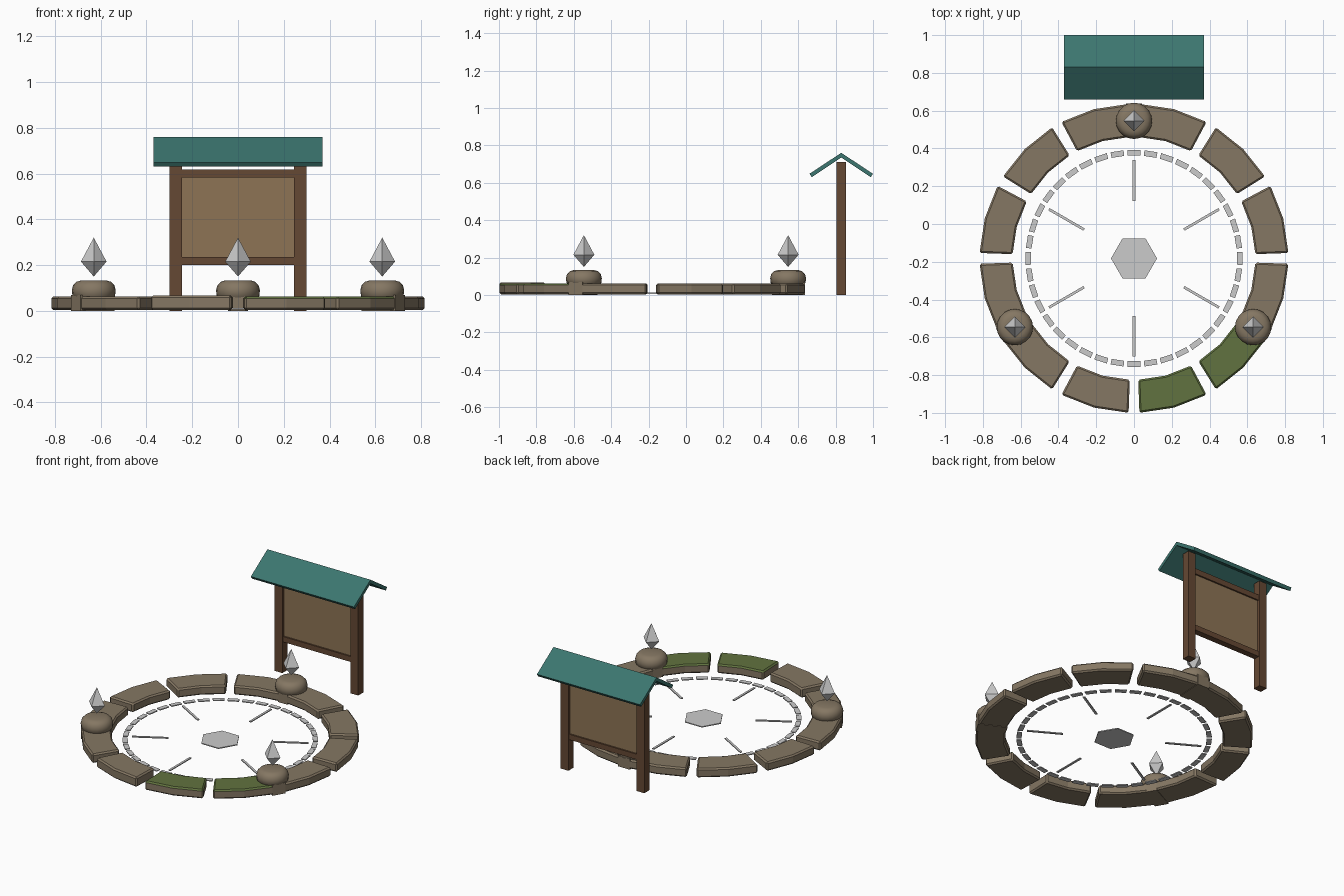
import bpy, bmesh
from math import sin, cos, pi, radians
from mathutils import Matrix

if "Cube" in bpy.data.objects:
    bpy.data.objects.remove(bpy.data.objects["Cube"])

CY = -0.182           # centre of the stone ring in y
SY = 0.83             # signboard position in y


def mat(name, r, g, b):
    m = bpy.data.materials.new(name)
    m.diffuse_color = (r, g, b, 1)
    m.use_nodes = True
    m.node_tree.nodes["Principled BSDF"].inputs["Base Color"].default_value = m.diffuse_color
    return m


STONE = mat("stone_tan", 0.235, 0.185, 0.125)
MOSS = mat("moss_green", 0.12, 0.17, 0.05)
WOOD = mat("dark_wood", 0.13, 0.065, 0.033)
BOARD = mat("light_board", 0.27, 0.175, 0.09)
ROOF = mat("teal_roof", 0.045, 0.18, 0.16)


def finish(name, bm, *mats):
    bmesh.ops.recalc_face_normals(bm, faces=bm.faces[:])
    me = bpy.data.meshes.new(name)
    bm.to_mesh(me)
    bm.free()
    ob = bpy.data.objects.new(name, me)
    bpy.context.collection.objects.link(ob)
    for m in mats:
        me.materials.append(m)
    return ob


def prism(bm, pts, vec):
    """Extrude a closed 3D outline along vec."""
    f = bm.faces.new([bm.verts.new(p) for p in pts])
    r = bmesh.ops.extrude_face_region(bm, geom=[f], use_keep_orig=True)
    vs = [v for v in r["geom"] if isinstance(v, bmesh.types.BMVert)]
    bmesh.ops.translate(bm, verts=vs, vec=vec)


def box(name, x, y, z, m):
    bm = bmesh.new()
    prism(bm, [(x[0], y[0], z[0]), (x[1], y[0], z[0]),
               (x[1], y[1], z[0]), (x[0], y[1], z[0])], (0, 0, z[1] - z[0]))
    return finish(name, bm, m)


def polar(r, a, z=0):
    return (r * cos(radians(a)), CY + r * sin(radians(a)), z)


def arc_block(bm, r0, r1, a0, a1, n, z0, z1):
    angs = [a0 + (a1 - a0) * i / n for i in range(n + 1)]
    pts = [polar(r1, a, z0) for a in angs] + [polar(r0, a, z0) for a in reversed(angs)]
    prism(bm, pts, (0, 0, z1 - z0))


# Ring of twelve bevelled stones, two with mossy tops
for k in range(12):
    a = 15 + 30 * k
    bm = bmesh.new()
    arc_block(bm, 0.643, 0.818, a - 13, a + 13, 2, 0.003, 0.067 if k == 8 else 0.062)
    bmesh.ops.recalc_face_normals(bm, faces=bm.faces[:])
    sharp = [e for e in bm.edges if e.calc_face_angle(0) > radians(30)]
    bmesh.ops.bevel(bm, geom=sharp, offset=0.009, segments=1, affect='EDGES')
    bm.normal_update()
    if k in (9, 10):
        for f in bm.faces:
            f.material_index = int(f.normal.z > 0.5)
    finish(f"ring_stone_{k + 1}", bm, STONE, MOSS)

# Three rounded pedestals, each with a footing in the stone gap and a crystal
PROFILE = [(0, 0.045), (0.075, 0.045), (0.093, 0.065), (0.096, 0.09), (0.09, 0.112),
           (0.075, 0.127), (0.055, 0.133), (0, 0.133)]
for i, a in enumerate((90, 210, 330)):
    px, py, _ = polar(0.728, a)
    bm = bmesh.new()
    vs = [bm.verts.new((r, 0, z)) for r, z in PROFILE]
    es = [bm.edges.new(p) for p in zip(vs, vs[1:])]
    bmesh.ops.spin(bm, geom=vs + es, cent=(0, 0, 0), axis=(0, 0, 1),
                   angle=2 * pi, steps=20)
    bmesh.ops.remove_doubles(bm, verts=bm.verts[:], dist=1e-4)
    bmesh.ops.translate(bm, verts=bm.verts[:], vec=(px, py, 0))
    ped = finish(f"pedestal_{i + 1}", bm, STONE)
    bpy.context.view_layer.objects.active = ped
    ped.select_set(True)
    bpy.ops.object.shade_smooth_by_angle(angle=radians(40))
    ped.select_set(False)

    bm = bmesh.new()
    arc_block(bm, 0.643, 0.82, a - 3, a + 3, 1, 0.0, 0.07)
    finish(f"pedestal_footing_{i + 1}", bm, STONE)

    bm = bmesh.new()
    for z0, z1, r0, r1 in ((0.15, 0.215, 0, 0.056), (0.215, 0.32, 0.056, 0)):
        bmesh.ops.create_cone(bm, segments=4, radius1=r0, radius2=r1, depth=z1 - z0,
                              matrix=Matrix.Translation((px, py, (z0 + z1) / 2)))
    bmesh.ops.remove_doubles(bm, verts=bm.verts[:], dist=1e-4)
    ring = [v for v in bm.verts if abs(v.co.z - 0.215) < 1e-3]
    # turn corners onto the x and y axes
    for j, v in enumerate(ring):
        dx, dy = v.co.x - px, v.co.y - py
        if abs(abs(dx) - abs(dy)) < 1e-3:
            v.co.x, v.co.y = px + (dx - dy) * 0.7071, py + (dx + dy) * 0.7071
    finish(f"crystal_{i + 1}", bm)

# Thin floor markings: dashed circle, six spokes, centre hexagon
Z0, Z1 = 0.006, 0.012
bm = bmesh.new()
for k in range(40):
    arc_block(bm, 0.545, 0.575, 9 * k - 3.5, 9 * k + 3.5, 1, Z0, Z1)
finish("floor_dashes", bm)

bm = bmesh.new()
for k in range(6):
    a = radians(30 + 60 * k)
    c, s = cos(a), sin(a)
    prism(bm, [(r * c - t * s, CY + r * s + t * c, Z0) for r, t in
               ((0.305, -0.007), (0.52, -0.007), (0.52, 0.007), (0.305, 0.007))],
          (0, 0, Z1 - Z0))
finish("floor_spokes", bm)

bm = bmesh.new()
prism(bm, [polar(0.122, 60 * k, Z0) for k in range(6)], (0, 0, Z1 - Z0))
finish("floor_hexagon", bm)

# Notice board: posts, rails, panel
for side, s in (("left", -1), ("right", 1)):
    box(f"{side}_post", sorted((s * 0.245, s * 0.3)), (SY - 0.026, SY + 0.026), (0, 0.712), WOOD)
for n, z in (("bottom", (0.2, 0.235)), ("top", (0.582, 0.618))):
    box(f"{n}_rail", (-0.25, 0.25), (SY - 0.02, SY + 0.02), z, WOOD)
box("notice_panel", (-0.25, 0.25), (SY - 0.01, SY + 0.01), (0.225, 0.59), BOARD)

# Gabled roof
half = [(0.17, 0.648), (0.158, 0.63)]
prof = [(0, 0.76)] + half + [(0, 0.735)] + [(-y, z) for y, z in reversed(half)]
bm = bmesh.new()
prism(bm, [(-0.37, SY + y, z) for y, z in prof], (0.74, 0, 0))
finish("gable_roof", bm, ROOF)
